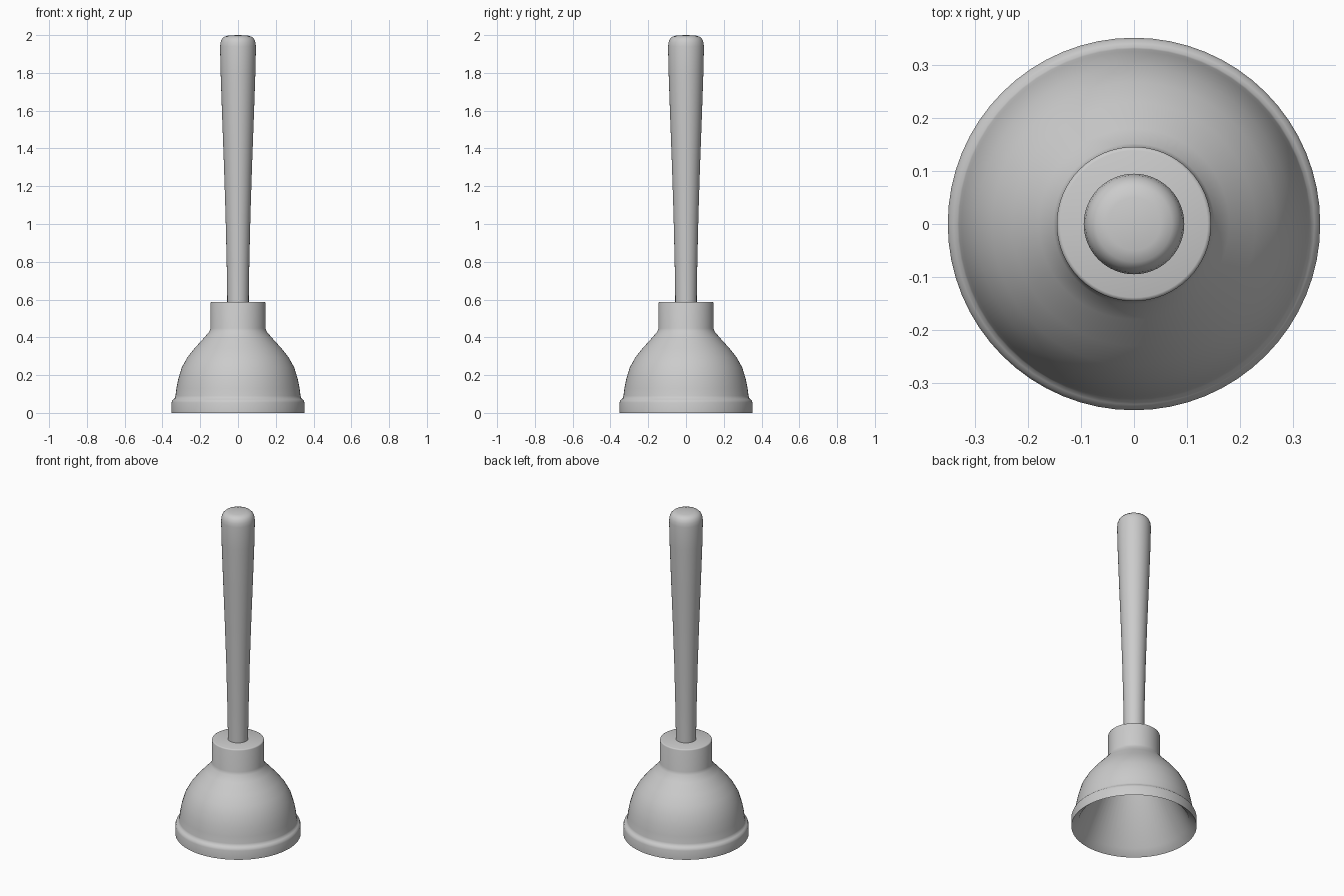
import bpy, bmesh, math

if "Cube" in bpy.data.objects:
    bpy.data.objects.remove(bpy.data.objects["Cube"])

SEGMENTS = 64


def lathe(name, profile):
    """Revolve (radius, z) points around the z axis."""
    bm = bmesh.new()
    verts = [bm.verts.new((r, 0, z)) for r, z in profile]
    edges = [bm.edges.new(p) for p in zip(verts, verts[1:])]
    bmesh.ops.spin(bm, geom=verts + edges, cent=(0, 0, 0), axis=(0, 0, 1),
                   angle=math.tau, steps=SEGMENTS, use_duplicate=False)
    bmesh.ops.remove_doubles(bm, verts=bm.verts, dist=1e-5)
    bmesh.ops.recalc_face_normals(bm, faces=bm.faces)
    mesh = bpy.data.meshes.new(name)
    bm.to_mesh(mesh)
    bm.free()
    obj = bpy.data.objects.new(name, mesh)
    bpy.context.collection.objects.link(obj)
    bpy.ops.object.select_all(action='DESELECT')
    obj.select_set(True)
    bpy.context.view_layer.objects.active = obj
    bpy.ops.object.shade_smooth_by_angle(angle=math.radians(60))


# Rubber cup: conical hollow, then the outer bell with its stepped rim and collar
lathe("rubber_cup", [
    (0, 0.44), (0.11, 0.44), (0.31, 0.035), (0.352, 0),
    (0.352, 0.055), (0.348, 0.066), (0.341, 0.073),
    (0.334, 0.079), (0.331, 0.09), (0.326, 0.13), (0.316, 0.18),
    (0.298, 0.24), (0.268, 0.294), (0.23, 0.342), (0.18, 0.397),
    (0.152, 0.43), (0.146, 0.448), (0.146, 0.58), (0.144, 0.585),
    (0.139, 0.587), (0, 0.587)])

# Wooden handle: tapered shaft with a rounded top
lathe("handle", [
    (0, 0.46), (0.057, 0.46), (0.057, 0.62), (0.06, 0.8),
    (0.066, 1.05), (0.074, 1.3), (0.084, 1.57), (0.092, 1.8),
    (0.095, 1.94), (0.092, 1.962), (0.085, 1.98),
    (0.072, 1.992), (0.05, 1.998), (0, 2.0)])
